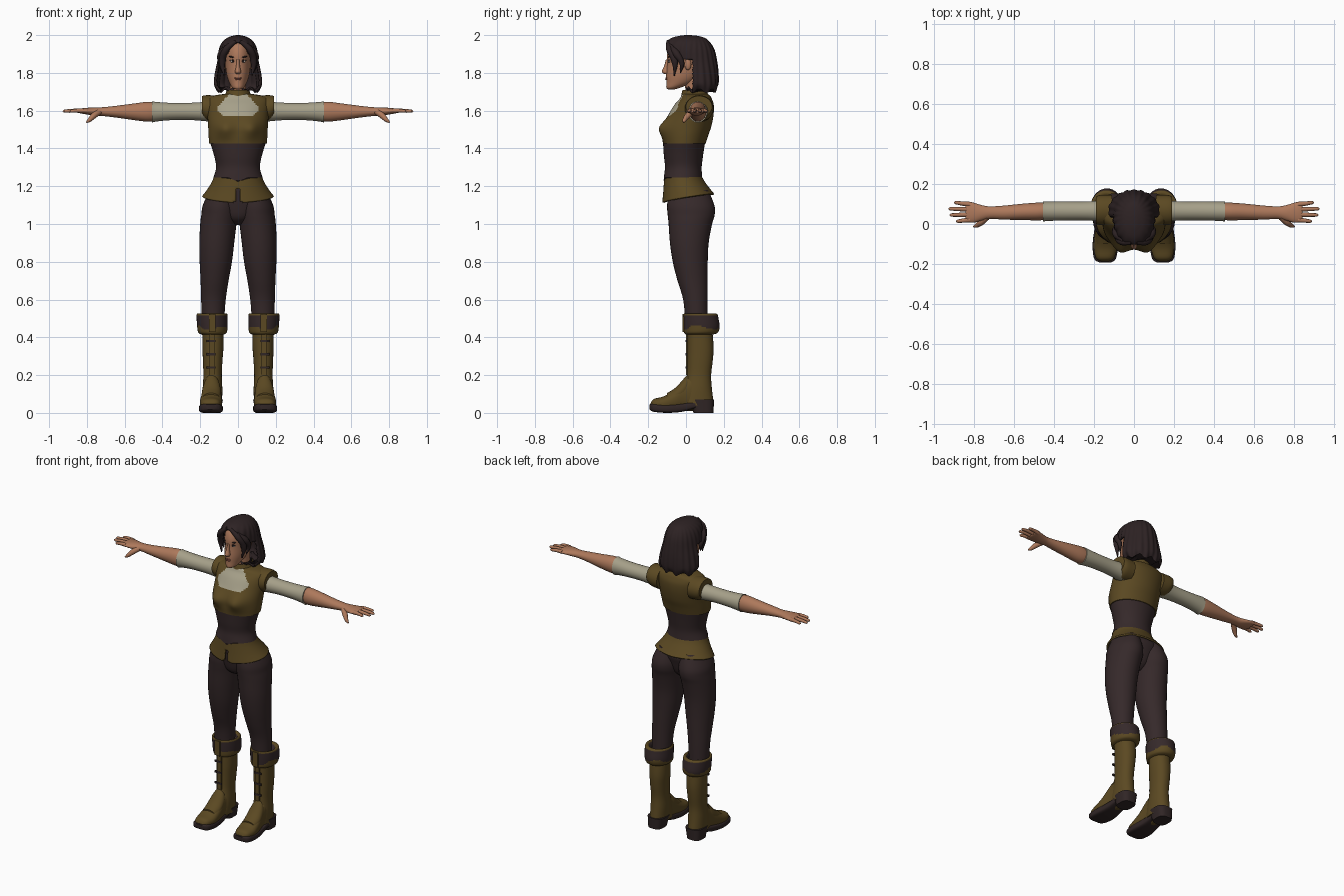
import bpy, bmesh, math
from mathutils import Matrix

if "Cube" in bpy.data.objects:
    bpy.data.objects.remove(bpy.data.objects["Cube"])


def material(name, r, g, b):
    m = bpy.data.materials.new(name)
    m.use_nodes = True
    m.diffuse_color = (r, g, b, 1)
    bsdf = m.node_tree.nodes["Principled BSDF"]
    bsdf.inputs["Base Color"].default_value = (r, g, b, 1)
    bsdf.inputs["Roughness"].default_value = 0.8
    return m


OLIVE = material("olive leather", .105, .066, .016)
DARK = material("dark cloth", .036, .022, .023)
HAIR = material("dark hair", .026, .016, .017)
SKIN = material("tan skin", .42, .19, .105)
CREAM = material("cream linen", .38, .35, .25)
SOLE = material("boot sole", .03, .019, .019)
LIPS = material("lips", .27, .09, .06)
WHITE = material("eye white", .5, .46, .42)


def finish(name, data, mats, mirror):
    ob = bpy.data.objects.new(name, data)
    bpy.context.collection.objects.link(ob)
    for m in mats:
        data.materials.append(m)
    if mirror:
        ob.modifiers.new("mirror", 'MIRROR').use_mirror_merge = False
    return ob


def smooth_rows(rows, steps):
    """Catmull-Rom interpolation between section rows."""
    out = []
    for i in range(len(rows) - 1):
        quad = [rows[min(max(i + k, 0), len(rows) - 1)] for k in (-1, 0, 1, 2)]
        for s in range(steps):
            t = s / steps
            out.append([b + .5 * t * (c - a + t * (2*a - 5*b + 4*c - d + t * (3*(b - c) + d - a)))
                        for a, b, c, d in zip(*quad)])
    return out + [rows[-1]]


def loft(name, axis, rows, mats, seg=32, steps=4, p=2.0, caps=True,
         rule=None, shape=None, cut=None, mirror=False, thick=0):
    """Skin of oval sections; each row is position, then low/high bounds of both cross axes."""
    bm = bmesh.new()
    rings = []
    for t, a0, a1, b0, b1 in smooth_rows(rows, steps):
        ring = []
        for k in range(seg):
            th = 2 * math.pi * k / seg
            u, v = (math.copysign(abs(w) ** (2 / p), w) for w in (math.cos(th), math.sin(th)))
            a, b = (a0 + a1 + u * (a1 - a0)) / 2, (b0 + b1 + v * (b1 - b0)) / 2
            co = {'x': (t, a, b), 'y': (a, t, b), 'z': (a, b, t)}[axis]
            ring.append(bm.verts.new(shape(*co) if shape else co))
        rings.append(ring)
    for r, q in zip(rings, rings[1:]):
        for k in range(seg):
            bm.faces.new((r[k], r[(k + 1) % seg], q[(k + 1) % seg], q[k]))
    if caps:
        bm.faces.new(rings[0])
        bm.faces.new(rings[-1])
    bmesh.ops.recalc_face_normals(bm, faces=bm.faces)
    if cut:
        gone = [f for f in bm.faces if cut(*f.calc_center_median())]
        bmesh.ops.delete(bm, geom=gone, context='FACES')
    if rule:
        for f in bm.faces:
            f.material_index = rule(*f.calc_center_median())
    me = bpy.data.meshes.new(name)
    bm.to_mesh(me)
    bm.free()
    ob = finish(name, me, mats, mirror)
    if thick:
        ob.modifiers.new("thickness", 'SOLIDIFY').thickness = thick
    return ob


def sym(rows):
    """Rows of z, half width, front, back for parts centred on x."""
    return [(z, -w, w, f, b) for z, w, f, b in rows]


def blob(name, loc, size, mat, tilt=0, mirror=True):
    bm = bmesh.new()
    mx = Matrix.Translation(loc) @ Matrix.Rotation(tilt, 4, 'Y') @ Matrix.Diagonal((*size, 1))
    bmesh.ops.create_uvsphere(bm, u_segments=16, v_segments=10, radius=1, matrix=mx)
    me = bpy.data.meshes.new(name)
    bm.to_mesh(me)
    bm.free()
    finish(name, me, [mat], mirror)


def plate(name, loc, size, mat, tilt=0):
    bm = bmesh.new()
    mx = Matrix.Translation(loc) @ Matrix.Rotation(tilt, 4, 'X') @ Matrix.Diagonal((*size, 1))
    bmesh.ops.create_cube(bm, size=1, matrix=mx)
    me = bpy.data.meshes.new(name)
    bm.to_mesh(me)
    bm.free()
    finish(name, me, [mat], True)


def tube(name, pts, mat):
    """Tapered strand through points with radii."""
    cu = bpy.data.curves.new(name, 'CURVE')
    cu.dimensions, cu.bevel_depth, cu.use_fill_caps = '3D', 1, True
    cu.resolution_u, cu.bevel_resolution = 6, 3
    sp = cu.splines.new('BEZIER')
    sp.bezier_points.add(len(pts) - 1)
    for bp, (x, y, z, r) in zip(sp.bezier_points, pts):
        bp.co, bp.radius = (x, y, z), r
        bp.handle_left_type = bp.handle_right_type = 'AUTO'
    finish(name, cu, [mat], True)


# Head and neck
loft("head", 'z', sym([(1.713, .012, -.095, -.06), (1.722, .03, -.104, -.03), (1.75, .047, -.104, .04),
     (1.79, .06, -.105, .09), (1.85, .068, -.1, .13), (1.9, .07, -.1, .135), (1.95, .06, -.08, .12),
     (1.978, .02, -.03, .06)]), [SKIN])
loft("neck", 'z', sym([(1.65, .055, -.01, .11), (1.7, .044, -.002, .095), (1.79, .043, -.015, .095)]), [SKIN])
loft("nose", 'z', sym([(1.872, .007, -.106, -.085), (1.835, .01, -.116, -.085), (1.806, .016, -.128, -.085),
     (1.794, .011, -.114, -.085)]), [SKIN], seg=16)
blob("eye", (.028, -.0885, 1.861), (.013, .005, .006), WHITE)
blob("iris", (.027, -.0925, 1.861), (.0055, .003, .0055), HAIR)
blob("upper_lid", (.029, -.0895, 1.8675), (.016, .006, .0025), HAIR, .1)
blob("eyebrow", (.031, -.0895, 1.884), (.018, .006, .0038), HAIR, -.18)
blob("upper_lip", (0, -.103, 1.773), (.019, .007, .004), LIPS, mirror=False)
blob("lower_lip", (0, -.103, 1.766), (.016, .007, .005), LIPS, mirror=False)
blob("ear", (.073, .01, 1.845), (.011, .018, .03), SKIN)


# Bobbed hair: rippled shell with a face opening, plus front locks
def strands(x, y, z):
    th = math.atan2(x, y - .05)
    k = 1 + .022 * math.cos(20 * th) * min(1, (2 - z) / .06)
    drop = .012 * math.cos(9 * th) * max(0, (1.76 - z) / .06)
    return x * k, .05 + (y - .05) * k, z + drop


def face_gap(x, y, z):
    if z < 1.875:
        return y < .035
    return z < 1.965 and y < .02 and abs(x) < .075 * math.sqrt((1.965 - z) / .09)


loft("hair", 'z', sym([(1.705, .112, .0, .158), (1.74, .127, -.03, .17), (1.8, .12, -.06, .17),
     (1.86, .108, -.09, .163), (1.92, .1, -.112, .15), (1.96, .085, -.105, .128), (1.985, .058, -.075, .1),
     (1.997, .025, -.03, .055), (2.0, .004, .005, .015)]),
     [HAIR], seg=120, steps=6, shape=strands, cut=face_gap, thick=.012)
tube("front_lock", [(.012, -.094, 1.968, .01), (.062, -.088, 1.925, .018), (.083, -.06, 1.86, .018),
     (.074, -.062, 1.785, .003)], HAIR)
tube("side_lock", [(.05, -.085, 1.945, .012), (.088, -.05, 1.9, .02), (.092, -.022, 1.85, .014),
     (.082, -.03, 1.8, .003)], HAIR)


# Vest with linen neckline
def bust(x, y, z):
    if y < .02:
        y -= .03 * math.exp(-((abs(x) - .072) / .045) ** 2 - ((z - 1.505) / .05) ** 2)
    return x, y, z


def neckline(x, y, z):
    arch = .108 - .055 * max(0, (z - 1.62) / .06) - .03 * max(0, (1.6 - z) / .025)
    return int(y < .03 and z > 1.575 and abs(x) < arch)


loft("vest", 'z', sym([(1.425, .152, -.122, .104), (1.47, .156, -.125, .118), (1.52, .158, -.122, .135),
     (1.58, .162, -.092, .146), (1.63, .166, -.062, .147), (1.662, .163, -.034, .137),
     (1.68, .125, -.024, .126), (1.69, .06, -.015, .11)]),
     [OLIVE, CREAM], seg=96, steps=7, shape=bust, rule=neckline)
loft("collar", 'z', sym([(1.675, .075, -.026, .12), (1.695, .064, -.022, .114), (1.71, .06, -.018, .112)]),
     [OLIVE], caps=False, thick=.01)
loft("shoulder_cap", 'x', [(.11, -.005, .145, 1.54, 1.68), (.165, -.006, .145, 1.545, 1.682),
     (.19, .0, .138, 1.565, 1.678)], [OLIVE], mirror=True)


# Corset and flared skirt
def corset_point(x, y, z):
    if y < 0 and z < 1.27:
        z -= .025 * max(0, 1 - abs(x) / .05) * (1.27 - z) / .03
    return x, y, z


def skirt_hem(x, y, z):
    return x, y, z + (y * .17 + abs(x) * .06 - .012) * (1.255 - z) / .11


loft("corset", 'z', sym([(1.245, .13, -.119, .086), (1.3, .116, -.111, .083), (1.36, .126, -.117, .09),
     (1.44, .15, -.122, .102)]), [DARK], seg=64, steps=6, shape=corset_point)
loft("skirt", 'z', sym([(1.255, .126, -.114, .082), (1.225, .138, -.117, .098), (1.185, .162, -.121, .124),
     (1.145, .19, -.126, .15)]), [OLIVE], seg=96, steps=5, caps=False, shape=skirt_hem, thick=.01,
     cut=lambda x, y, z: y < 0 and z < 1.185 and abs(x) < .008 + .16 * (1.185 - z))

# Trousers
loft("hips", 'z', sym([(.995, .03, -.02, .05), (1.03, .085, -.07, .09), (1.1, .15, -.09, .115),
     (1.16, .155, -.098, .125), (1.245, .118, -.105, .078)]), [DARK])
loft("trouser_leg", 'z', [(1.18, .01, .15, -.09, .118), (1.1, .0, .186, -.1, .15), (1.05, .001, .194, -.097, .152),
     (1.0, .008, .2, -.092, .138), (.9, .02, .205, -.085, .12), (.8, .032, .203, -.07, .115),
     (.7, .05, .198, -.045, .115), (.6, .065, .195, -.015, .115), (.48, .074, .192, -.003, .115)],
     [DARK], mirror=True)

# Boots
loft("boot_cuff", 'z', [(.415, .075, .193, .0, .145), (.425, .06, .21, -.01, .168), (.455, .055, .216, -.013, .178),
     (.5, .055, .219, -.014, .172), (.523, .057, .218, -.013, .165), (.523, .067, .205, -.004, .145),
     (.49, .075, .19, .0, .12)], [OLIVE, DARK], caps=False, mirror=True, seg=48, steps=5,
     rule=lambda x, y, z: int(.452 + .012 * math.sin(30 * (x + y)) < z < .517))
loft("boot_shaft", 'z', [(.45, .077, .19, .008, .138), (.35, .077, .188, .008, .146), (.28, .082, .186, .008, .142),
     (.2, .086, .183, .005, .133), (.13, .083, .187, -.012, .137), (.07, .084, .188, -.03, .144),
     (.04, .085, .188, -.03, .145)], [OLIVE], mirror=True, p=2.2)
loft("boot_foot", 'y', [(-.187, .125, .165, .035, .052), (-.17, .1, .19, .02, .074), (-.12, .085, .202, .01, .087),
     (-.06, .085, .198, .01, .122), (-.01, .09, .188, .01, .17), (.04, .092, .183, .01, .21)],
     [OLIVE], mirror=True, p=2.4)
loft("boot_sole", 'y', [(-.193, .115, .172, .018, .045), (-.172, .09, .2, .006, .048), (-.1, .08, .207, .0, .045),
     (-.02, .088, .197, .006, .05), (.05, .095, .188, .025, .06)], [SOLE], mirror=True, p=4)
loft("boot_heel", 'z', [(.0, .093, .187, .04, .145), (.07, .08, .192, .02, .149)], [SOLE], mirror=True, p=3, steps=2)
plate("boot_tongue", (.136, .004, .35), (.03, .009, .3), OLIVE)
plate("boot_tongue_top", (.136, -.015, .475), (.036, .009, .095), OLIVE)
for height in (.38, .31, .24):
    plate("boot_strap", (.142, .002, height), (.048, .009, .012), SOLE)
loft("instep_guard", 'y', [(-.1, .1, .186, .06, .105), (-.055, .09, .193, .05, .134), (-.01, .092, .187, .06, .183),
     (.01, .1, .178, .08, .203)], [OLIVE], mirror=True)

# Arms
loft("sleeve", 'x', [(.13, .01, .122, 1.54, 1.65), (.24, .018, .112, 1.55, 1.642), (.35, .018, .112, 1.55, 1.641),
     (.43, .015, .112, 1.543, 1.646), (.455, .012, .112, 1.537, 1.65)], [CREAM], mirror=True)
loft("forearm", 'x', [(.42, .025, .105, 1.55, 1.64), (.475, .018, .107, 1.542, 1.647), (.55, .02, .102, 1.55, 1.638),
     (.65, .022, .092, 1.564, 1.625), (.72, .026, .088, 1.572, 1.618), (.76, .018, .094, 1.574, 1.617),
     (.8, .007, .106, 1.58, 1.615), (.835, .008, .113, 1.586, 1.611), (.842, .016, .106, 1.59, 1.606)],
     [SKIN], mirror=True)

# Hands
for finger, y0, y1, tip in (("index", .02, .014, .89), ("middle", .047, .045, .922),
                            ("ring", .073, .076, .928), ("little", .098, .107, .9)):
    tube(finger + "_finger", [(.82, y0, 1.599, .0125), ((.82 + tip) / 2, (y0 + y1) / 2, 1.6, .0105),
         (tip - .008, y1, 1.597, .0085), (tip, y1, 1.596, .003)], SKIN)
tube("thumb", [(.735, .035, 1.594, .016), (.765, .008, 1.572, .016), (.787, -.008, 1.55, .011),
     (.803, -.013, 1.538, .004)], SKIN)

# Smooth shading with sharp edges kept
bpy.ops.object.select_all(action='DESELECT')
for ob in bpy.context.collection.objects:
    if ob.type == 'MESH':
        ob.select_set(True)
        bpy.context.view_layer.objects.active = ob
bpy.ops.object.shade_smooth_by_angle(angle=math.radians(45))
